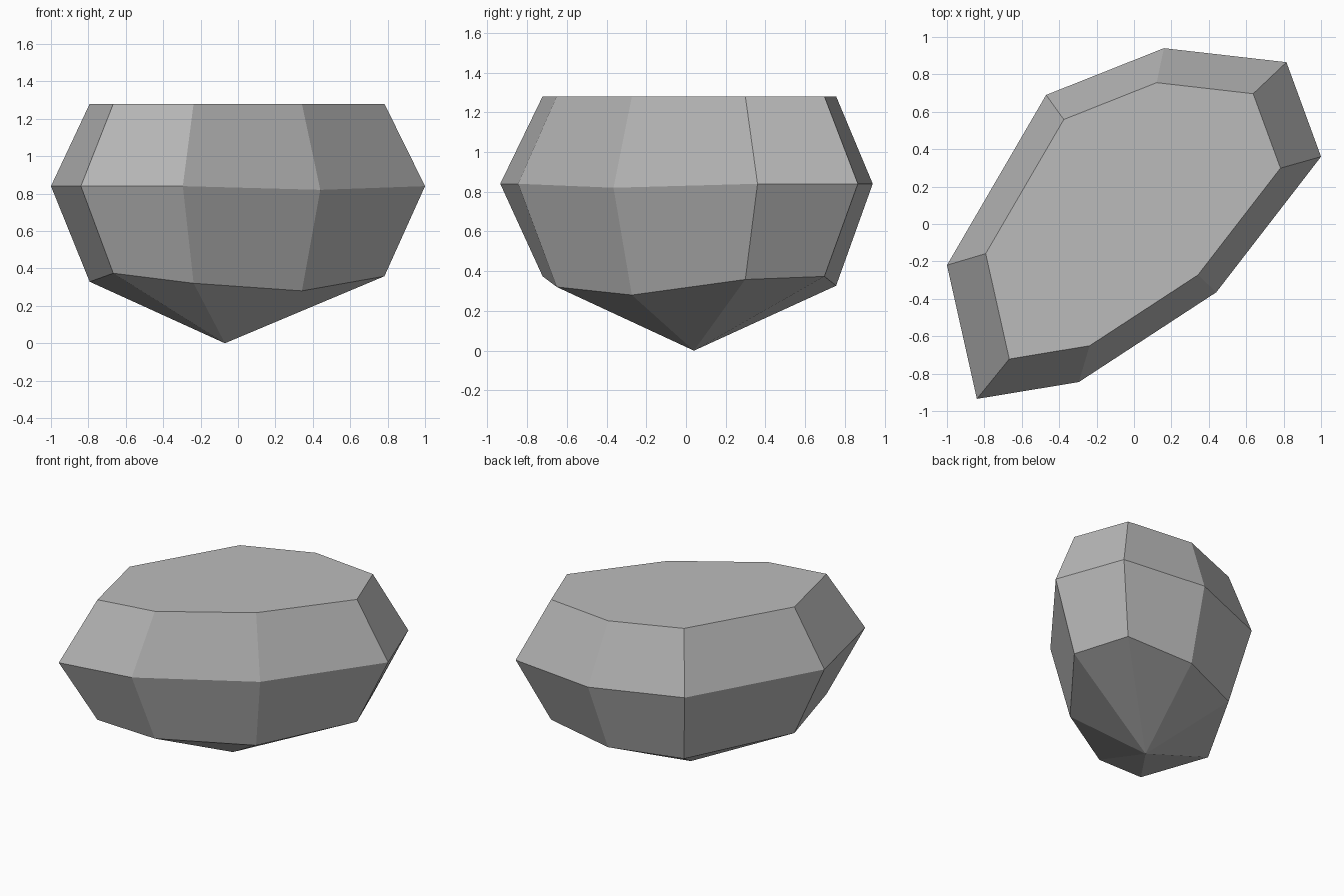
import bpy
import bmesh
from mathutils import Vector

cube = bpy.data.objects.get("Cube")
if cube:
    bpy.data.objects.remove(cube, do_unlink=True)

# Flat stone grey
grey = bpy.data.materials.new("stone grey")
grey.use_nodes = True
colour = (0.5, 0.5, 0.5, 1.0)
grey.diffuse_color = colour
shader = next(n for n in grey.node_tree.nodes if n.type == "BSDF_PRINCIPLED")
shader.inputs["Base Color"].default_value = colour
shader.inputs["Roughness"].default_value = 0.9

# Widest outline of the gem, anticlockwise from the right end
girdle = [(-1, -.22), (-.84, -.935), (-.295, -.845), (.44, -.365),
          (1, .36), (.815, .865), (.16, .94), (-.47, .69)]
centre = Vector((-.005, .015))
tip = Vector((-.07, .04, 0))
top_z, inset = 1.28, .788

bm = bmesh.new()
top, middle, bottom = [], [], []
for x, y in girdle:
    ix, iy = Vector((x, y)) * inset + centre
    reach = (Vector((ix, iy)) - tip.xy).length
    # Corners nearer the tip sit a little lower
    middle_z = .84 - .15 * max(0, .65 - reach)
    top.append(bm.verts.new((ix, iy, top_z)))
    middle.append(bm.verts.new((x, y, middle_z)))
    bottom.append(bm.verts.new((ix, iy, .172 + .209 * reach)))
point = bm.verts.new(tip)

# Flat table, two belts of facets and the pointed underside
bm.faces.new(top)
count = len(girdle)
for i in range(count):
    j = (i + 1) % count
    bm.faces.new((middle[i], middle[j], top[j], top[i]))
    bm.faces.new((bottom[i], bottom[j], middle[j], middle[i]))
    bm.faces.new((point, bottom[j], bottom[i]))
bmesh.ops.recalc_face_normals(bm, faces=bm.faces[:])

mesh = bpy.data.meshes.new("faceted_stone")
bm.to_mesh(mesh)
bm.free()
mesh.materials.append(grey)
stone = bpy.data.objects.new("faceted_stone", mesh)
bpy.context.collection.objects.link(stone)
